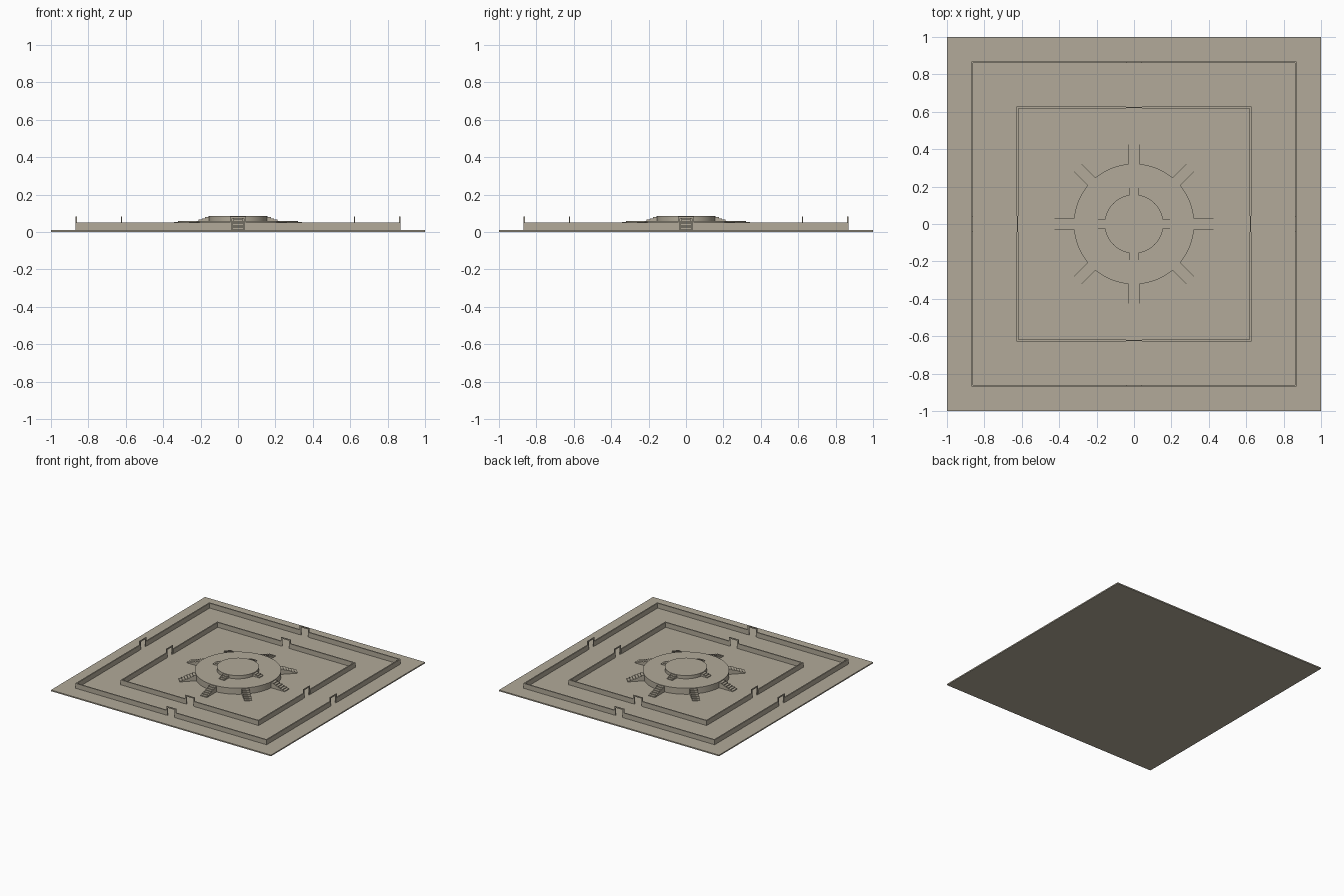
import bpy, bmesh, math
from mathutils import Matrix, Vector

if "Cube" in bpy.data.objects:
    bpy.data.objects.remove(bpy.data.objects["Cube"])

stone = bpy.data.materials.new("warm_grey_stone")
stone.diffuse_color = (0.445, 0.402, 0.319, 1)
stone.use_nodes = True
stone.node_tree.nodes["Principled BSDF"].inputs["Base Color"].default_value = stone.diffuse_color


def finish(name, bm):
    bmesh.ops.recalc_face_normals(bm, faces=bm.faces)
    mesh = bpy.data.meshes.new(name)
    bm.to_mesh(mesh)
    bm.free()
    mesh.materials.append(stone)
    obj = bpy.data.objects.new(name, mesh)
    bpy.context.collection.objects.link(obj)
    return obj


def extrude_profile(name, pts, width, axis_matrix):
    """Extrude a closed (u, z) outline symmetrically sideways by width."""
    bm = bmesh.new()
    face = bm.faces.new([bm.verts.new((u, -width / 2, z)) for u, z in pts])
    out = bmesh.ops.extrude_face_region(bm, geom=[face])
    moved = [v for v in out["geom"] if isinstance(v, bmesh.types.BMVert)]
    bmesh.ops.translate(bm, verts=moved, vec=(0, width, 0))
    bm.transform(axis_matrix)
    return finish(name, bm)


def box(name, lo, hi):
    bm = bmesh.new()
    lo, hi = Vector(lo), Vector(hi)
    m = Matrix.Translation((lo + hi) / 2) @ Matrix.Diagonal((*(hi - lo), 1))
    bmesh.ops.create_cube(bm, size=1, matrix=m)
    return finish(name, bm)


def disc(name, radius, z0, z1):
    bm = bmesh.new()
    bmesh.ops.create_cone(bm, cap_ends=True, segments=64, radius1=radius, radius2=radius,
                          depth=z1 - z0, matrix=Matrix.Translation((0, 0, (z0 + z1) / 2)))
    obj = finish(name, bm)
    bpy.context.view_layer.objects.active = obj
    obj.select_set(True)
    bpy.ops.object.shade_smooth_by_angle(angle=math.radians(30))
    obj.select_set(False)


def stairs(name, angle, r_in, r_out, z_low, z_high, steps, width):
    """Straight flight descending outwards along the given direction."""
    run, rise = (r_out - r_in) / steps, (z_high - z_low) / (steps + 1)
    pts = [(r_in - 0.015, z_low), (r_in - 0.015, z_high - rise)]
    for i in range(steps):
        z = z_high - rise * (i + 1)
        if i:
            pts.append((r_in + run * i, z))
        pts.append((r_in + run * (i + 1), z))
    pts.append((r_out, z_low))
    # remove the final duplicate level by closing straight down to the floor
    extrude_profile(name, pts, width, Matrix.Rotation(angle, 4, 'Z'))


FLOOR, WALL_TOP, GATE_TOP = 0.01, 0.05, 0.082
LOWER_TOP, UPPER_TOP = 0.06, 0.087

# Ground slab
box("ground_slab", (-1, -1, 0), (1, 1, FLOOR))

# Two square enclosures, each side split by a gate
for ring, half in (("outer", 0.87), ("inner", 0.627)):
    inside = half - 0.010
    g = 0.043
    for side in range(4):
        turn = Matrix.Rotation(side * math.pi / 2, 4, 'Z')
        for s in (-1, 1):
            a, b = sorted((s * g, s * (half if s > 0 else inside)))
            wall = box(f"{ring}_wall_{side}", (a, -half, FLOOR - 0.002), (b, -inside, WALL_TOP))
            wall.data.transform(turn)
        # Gate frame: two posts joined by a lintel
        outline = [(-g, FLOOR), (-g, GATE_TOP), (g, GATE_TOP), (g, FLOOR),
                   (0.031, FLOOR), (0.031, 0.072), (-0.031, 0.072), (-0.031, FLOOR)]
        extrude_profile(f"{ring}_gate_{side}", outline, 0.006,
                        turn @ Matrix.Translation((0, -half + 0.005, 0)))

# Round terraces
disc("lower_terrace", 0.322, FLOOR - 0.002, LOWER_TOP)
disc("upper_terrace", 0.157, LOWER_TOP - 0.002, UPPER_TOP)

# Eight lower flights and four upper flights
for i in range(8):
    stairs(f"lower_stairs_{i}", i * math.pi / 4, 0.322, 0.445, FLOOR, LOWER_TOP, 6, 0.057)
for i in range(4):
    stairs(f"upper_stairs_{i}", i * math.pi / 2, 0.157, 0.212, LOWER_TOP, UPPER_TOP, 3, 0.05)
